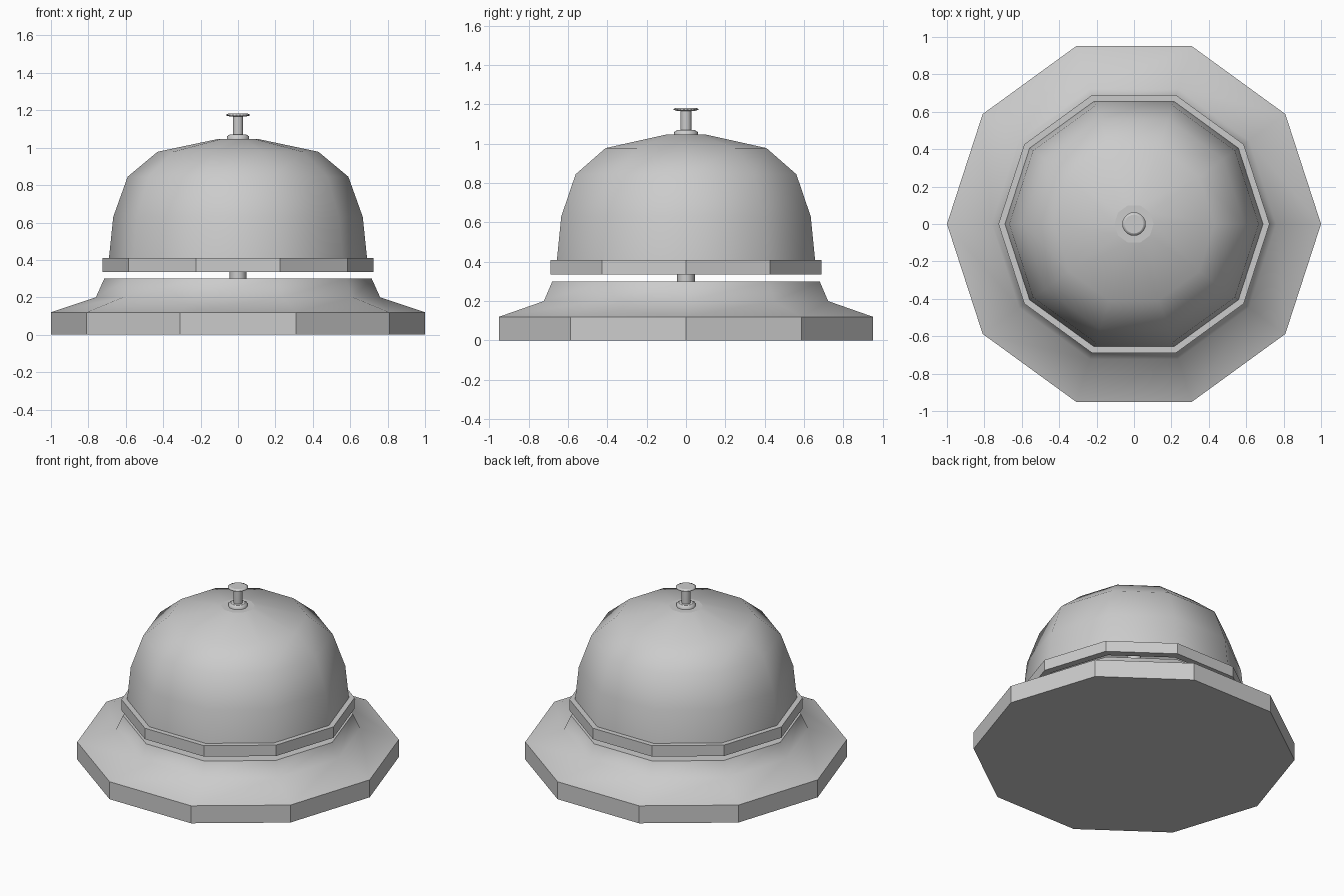
import bpy
import math

if "Cube" in bpy.data.objects:
    bpy.data.objects.remove(bpy.data.objects["Cube"])


def lathe(name, profile, sides, flat_bands=(), caps=True, smooth=True):
    """Revolve (radius, z) points about z; flat_bands stay faceted."""
    verts, faces, smooth_flags = [], [], []
    for r, z in profile:
        for i in range(sides):
            a = 2 * math.pi * i / sides
            verts.append((r * math.cos(a), r * math.sin(a), z))
    for b in range(len(profile) - 1):
        for i in range(sides):
            j = (i + 1) % sides
            lo, hi = b * sides, (b + 1) * sides
            faces.append((lo + i, lo + j, hi + j, hi + i))
            smooth_flags.append(smooth and b not in flat_bands)
    if caps:
        top = (len(profile) - 1) * sides
        faces.append(tuple(reversed(range(sides))))
        faces.append(tuple(range(top, top + sides)))
        smooth_flags += [False, False]
    mesh = bpy.data.meshes.new(name)
    mesh.from_pydata(verts, [], faces)
    mesh.polygons.foreach_set("use_smooth", smooth_flags)
    mesh.update()
    obj = bpy.data.objects.new(name, mesh)
    bpy.context.collection.objects.link(obj)
    return obj


# Ten-sided foot with a faceted skirt and a sloping shoulder
lathe("base", [(1.0, 0), (1.0, 0.12), (0.76, 0.2), (0.715, 0.3)], 10, flat_bands=(0,))

# Hollow dome: outer skin from the top down to the rim, then thin inner skin
outer = [(0.105, 1.047), (0.43, 0.978), (0.59, 0.845), (0.667, 0.63), (0.69, 0.41)]
rim = [(0.725, 0.41), (0.725, 0.335), (0.675, 0.335)]
inner = [(0.648, 0.63), (0.573, 0.832), (0.418, 0.96), (0.1, 1.027)]
profile = list(reversed(outer + rim + inner))
lathe("bell_dome", profile, 10, flat_bands=(4, 5, 6))

# Centre post between base and dome
lathe("centre_post", [(0.045, 0.29), (0.045, 1.03)], 12)

# Collar, plunger stem and push button
lathe("collar", [(0.06, 1.04), (0.06, 1.06), (0.045, 1.07)], 16)
lathe("plunger_stem", [(0.028, 1.06), (0.028, 1.175)], 12)
lathe("push_button", [(0.045, 1.167), (0.063, 1.172), (0.063, 1.177), (0.05, 1.183)], 20)
